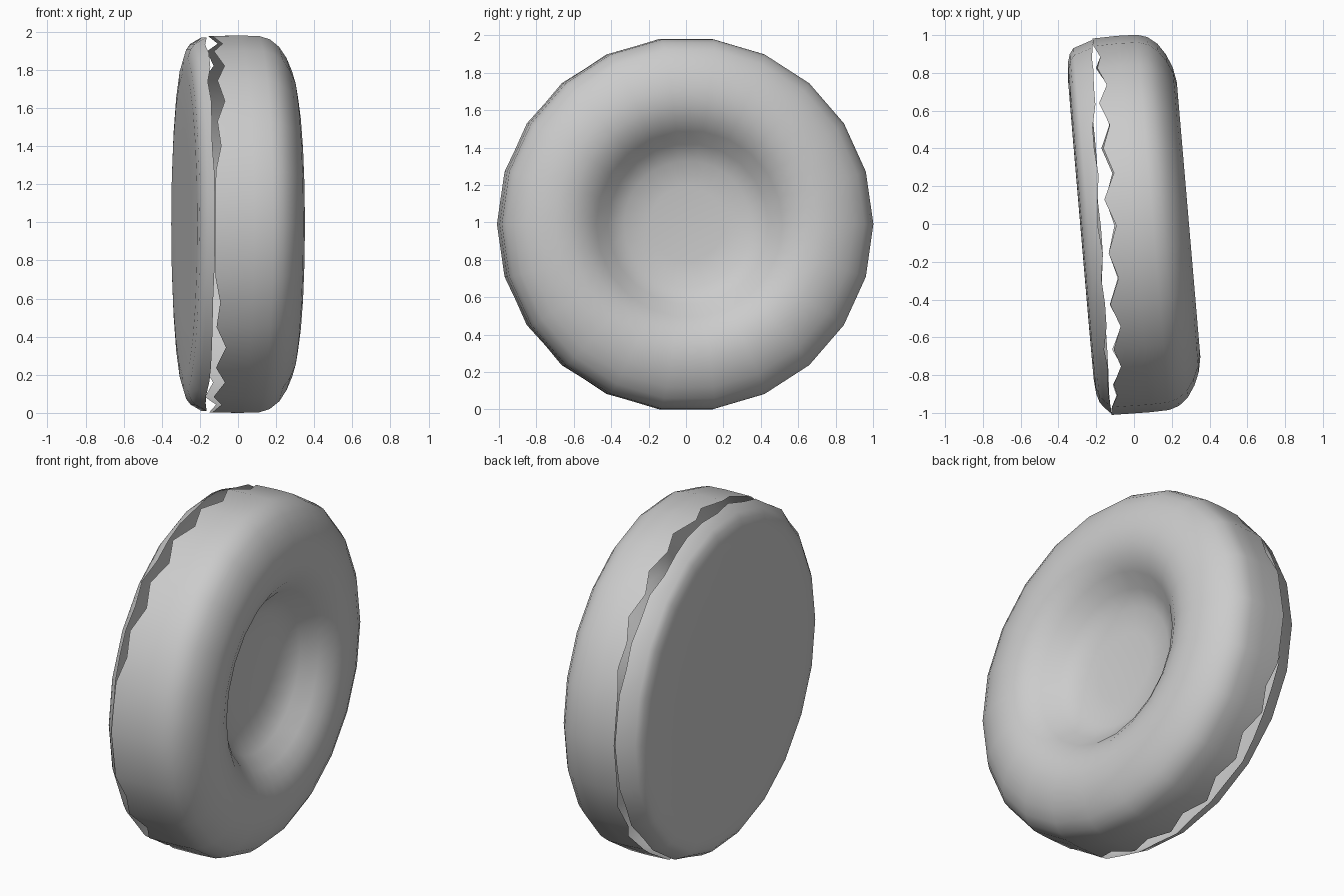
import bpy, bmesh, math, random

if "Cube" in bpy.data.objects:
    bpy.data.objects.remove(bpy.data.objects["Cube"])

random.seed(4)
SIDES = 22
STEPS = SIDES * 2          # chord midpoints carry the torn teeth


def ring_point(i, r, u):
    """Point on a 22-sided ring: u runs along the axle."""
    if i % 2:
        r *= math.cos(math.pi / SIDES)
    a = 2 * math.pi * i / STEPS
    return (u, r * math.cos(a), r * math.sin(a))


def lathe(name, profile, seam, centre_u, flip):
    """Spin (r, u) points around the axle; the last ring follows the torn seam."""
    bm = bmesh.new()
    rings = [[bm.verts.new(ring_point(i, r, u)) for i in range(STEPS)] for r, u in profile]
    rings.append([bm.verts.new(ring_point(i, r, u)) for i, (r, u) in enumerate(seam)])
    hub = bm.verts.new((centre_u, 0, 0))
    for i in range(STEPS):
        j = (i + 1) % STEPS
        f = [hub, rings[0][i], rings[0][j]]
        bm.faces.new(f[::-1] if flip else f)
        for a, b in zip(rings, rings[1:]):
            f = [a[i], b[i], b[j], a[j]]
            bm.faces.new(f[::-1] if flip else f)
    mesh = bpy.data.meshes.new(name)
    bm.to_mesh(mesh)
    bm.free()
    for p in mesh.polygons:
        p.use_smooth = True
    ob = bpy.data.objects.new(name, mesh)
    bpy.context.collection.objects.link(ob)
    ob.location = (0, 0, 0.99)
    ob.rotation_euler = (0, 0, math.radians(4.9))
    return ob


# torn seam: closed at the wheel's front and back, ragged over top and bottom
main_seam, cap_seam = [], []
for i in range(STEPS):
    a = 2 * math.pi * i / STEPS
    mid = -0.17 + 0.035 * math.cos(a)
    gap = min(1, max(0.02, abs(math.sin(a)) * 1.7 - 0.25))
    tooth = 0.065 if i % 2 else 0.015
    main_seam.append((0.997, mid + gap * (tooth + random.uniform(0, 0.015))))
    cap_seam.append((0.99, mid - gap * random.uniform(0, 0.025)))

# wheel body with the dished outer face
body = [(0.2, 0.065), (0.34, 0.08), (0.43, 0.135), (0.5, 0.21), (0.57, 0.26),
        (0.65, 0.287), (0.73, 0.29), (0.81, 0.275), (0.88, 0.245),
        (0.94, 0.205), (0.98, 0.155), (0.997, 0.1), (1.0, 0.0)]
lathe("wheel_body", body, main_seam, 0.06, False)

# flat inner disc with rounded rim
cap = [(0.5, -0.284), (0.8, -0.283), (0.88, -0.276), (0.925, -0.262), (0.955, -0.24)]
lathe("inner_disc", cap, cap_seam, -0.284, True)
